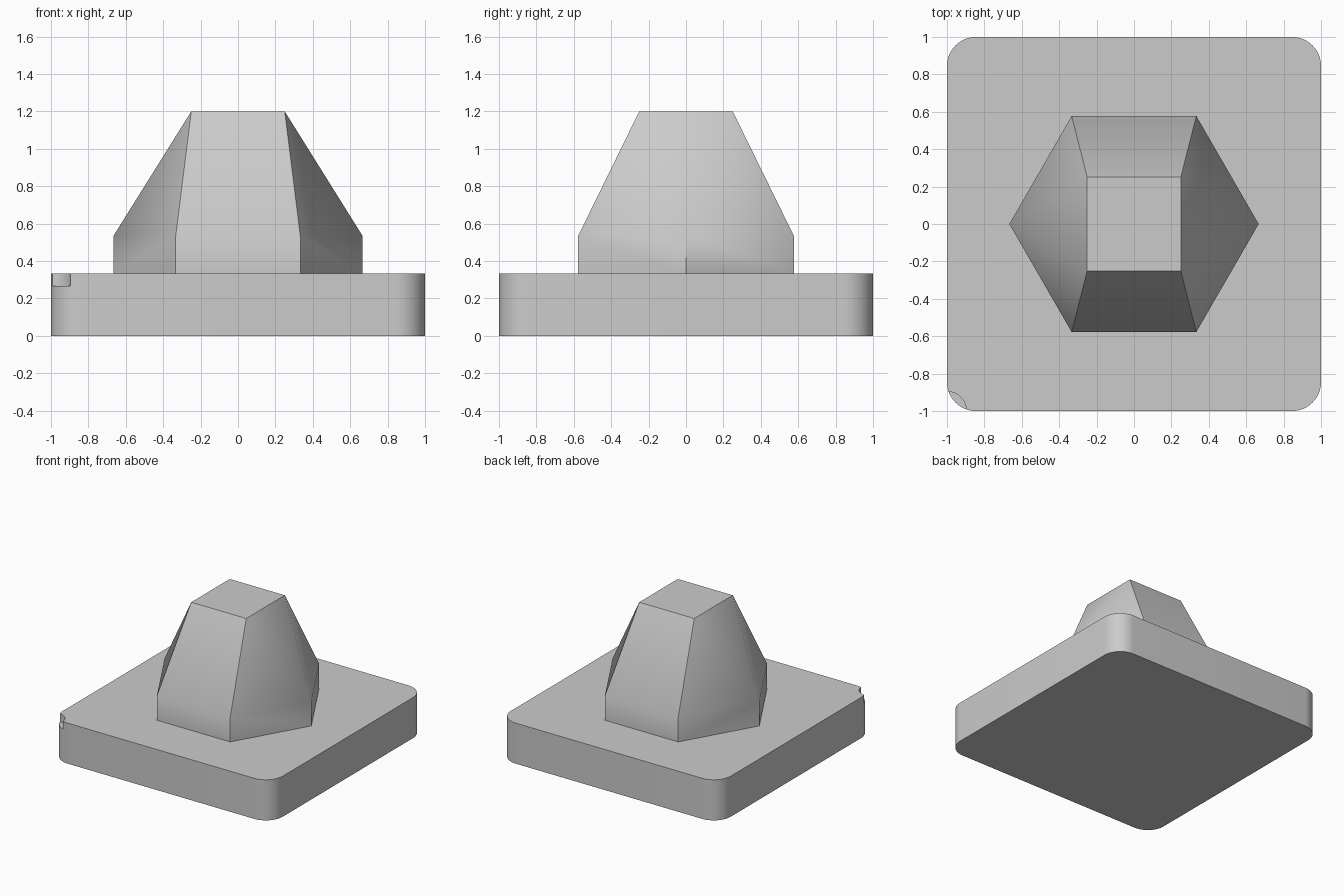
import bpy, bmesh, math
from mathutils import Vector

default = bpy.data.objects.get("Cube")
if default:
    bpy.data.objects.remove(default, do_unlink=True)

BASE_TOP = 1 / 3

grey = bpy.data.materials.new("plain grey")
grey.use_nodes = True
colour = (0.6, 0.6, 0.6, 1)
grey.diffuse_color = colour
grey.node_tree.nodes["Principled BSDF"].inputs["Base Color"].default_value = colour


def make_object(name, bm):
    bmesh.ops.recalc_face_normals(bm, faces=bm.faces)
    mesh = bpy.data.meshes.new(name)
    bm.to_mesh(mesh)
    bm.free()
    mesh.materials.append(grey)
    obj = bpy.data.objects.new(name, mesh)
    bpy.context.collection.objects.link(obj)
    return obj


def smooth(obj, degrees):
    bpy.ops.object.select_all(action="DESELECT")
    obj.select_set(True)
    bpy.context.view_layer.objects.active = obj
    bpy.ops.object.shade_smooth_by_angle(angle=math.radians(degrees))


def prism(outline, bottom, top):
    bm = bmesh.new()
    face = bm.faces.new([bm.verts.new((x, y, bottom)) for x, y in outline])
    result = bmesh.ops.extrude_face_region(bm, geom=[face])
    verts = [v for v in result["geom"] if isinstance(v, bmesh.types.BMVert)]
    bmesh.ops.translate(bm, verts=verts, vec=(0, 0, top - bottom))
    return bm


def ring(radius, count, centre=(0, 0)):
    return [(centre[0] + radius * math.cos(math.tau * i / count),
             centre[1] + radius * math.sin(math.tau * i / count)) for i in range(count)]


# Square base plate with rounded corners
def corner_arc(sx, sy, start, radius=0.155, steps=12):
    for i in range(steps + 1):
        a = start + math.pi / 2 * i / steps
        yield (sx * (1 - radius) + radius * math.cos(a),
               sy * (1 - radius) + radius * math.sin(a))


corners = [(1, 1), (-1, 1), (-1, -1), (1, -1)]
outline = [p for i, (sx, sy) in enumerate(corners)
           for p in corner_arc(sx, sy, i * math.pi / 2)]
base = make_object("base_plate", prism(outline, 0, BASE_TOP))

# Small round notch in the front corner of the plate
cutter = make_object("notch_cutter", prism(ring(0.104, 48, (-1, -1)), 0.267, 0.5))
cutter.hide_render = True
cutter.hide_viewport = True
notch = base.modifiers.new("corner_notch", "BOOLEAN")
notch.operation = "DIFFERENCE"
notch.solver = "EXACT"
notch.object = cutter
smooth(base, 35)

# Tower: hexagonal collar that tapers to a square top
bm = bmesh.new()
for z in (BASE_TOP, 0.533):
    for x, y in ring(2 / 3, 6):
        bm.verts.new((x, y, z))
for sx, sy in corners:
    bm.verts.new((sx * 0.25, sy * 0.25, 1.2))
bmesh.ops.convex_hull(bm, input=bm.verts)
bmesh.ops.dissolve_limit(bm, angle_limit=math.radians(1), verts=bm.verts, edges=bm.edges)
tower = make_object("tapered_tower", bm)
smooth(tower, 35)
